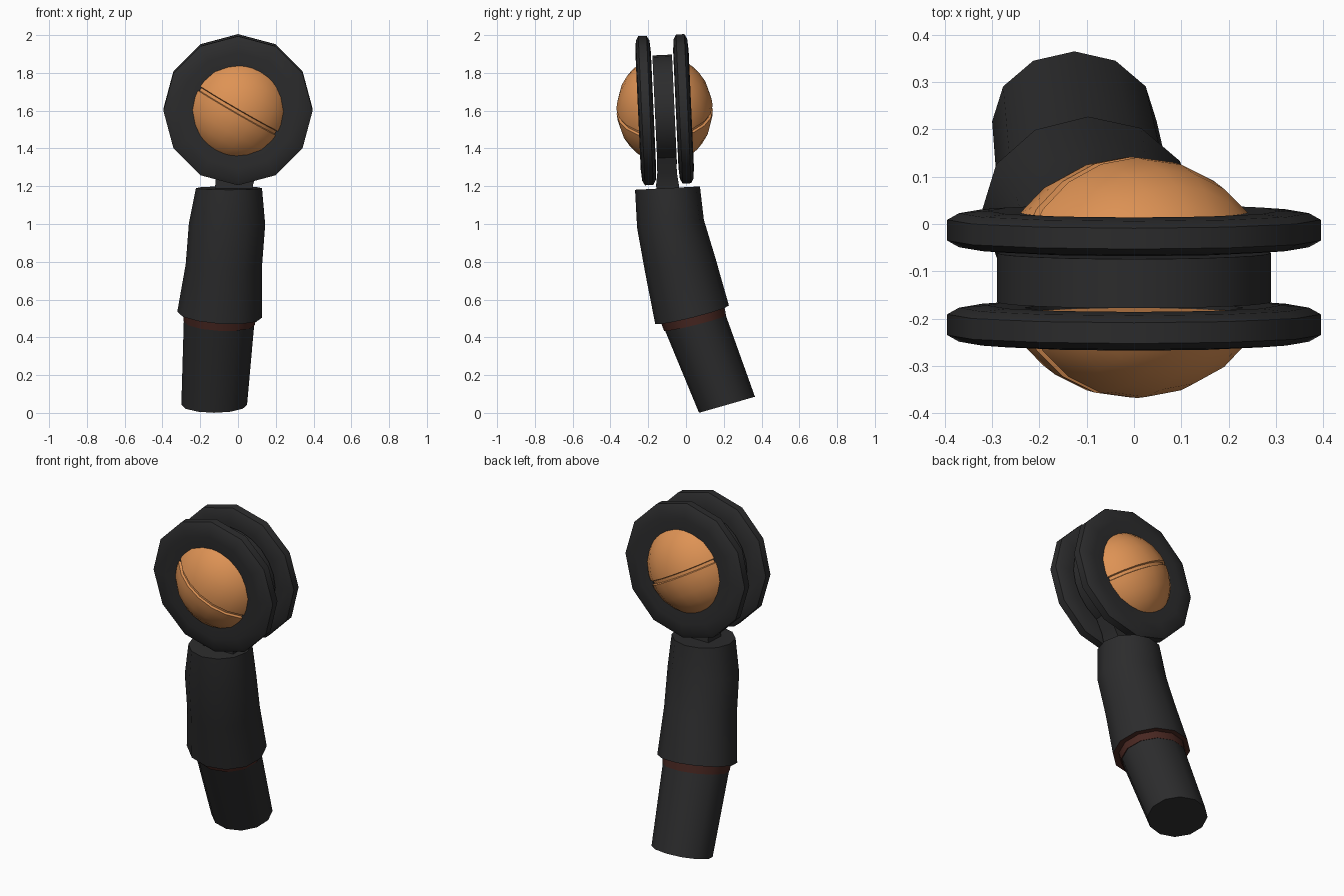
import bpy, bmesh, math
from mathutils import Matrix, Vector

if "Cube" in bpy.data.objects:
    bpy.data.objects.remove(bpy.data.objects["Cube"])

def material(name, rgb):
    m = bpy.data.materials.new(name)
    m.diffuse_color = (*rgb, 1)
    m.use_nodes = True
    m.node_tree.nodes["Principled BSDF"].inputs["Base Color"].default_value = m.diffuse_color
    return m

BLACK = material("dark rubber", (0.025, 0.025, 0.026))
ORANGE = material("orange cap", (0.73, 0.29, 0.09))
BROWN = material("dark red brown", (0.065, 0.02, 0.015))

def finish(name, bm, mats, angle=40):
    bmesh.ops.recalc_face_normals(bm, faces=bm.faces)
    me = bpy.data.meshes.new(name)
    bm.to_mesh(me)
    bm.free()
    for m in mats:
        me.materials.append(m)
    ob = bpy.data.objects.new(name, me)
    bpy.context.collection.objects.link(ob)
    bpy.ops.object.select_all(action='DESELECT')
    ob.select_set(True)
    bpy.context.view_layer.objects.active = ob
    bpy.ops.object.shade_smooth_by_angle(angle=math.radians(angle))
    return ob

def loft(bm, rings, closed=False):
    """Skin a list of point rings; cap the ends unless it closes on itself."""
    rows = [[bm.verts.new(p) for p in ring] for ring in rings]
    n = len(rows[0])
    pairs = list(zip(rows, rows[1:])) + ([(rows[-1], rows[0])] if closed else [])
    for a, b in pairs:
        for i in range(n):
            j = (i + 1) % n
            bm.faces.new((a[i], a[j], b[j], b[i]))
    if not closed:
        bm.faces.new(rows[0])
        return bm.faces.new(rows[-1])

def circle(r, h, n):
    return [Vector((r * math.cos(2 * math.pi * i / n), r * math.sin(2 * math.pi * i / n), h))
            for i in range(n)]

def section(cx, cy, cz, rx, ry, tilt, roll, n=12):
    """Tilted elliptical cross-section of the arm (degrees)."""
    m = (Matrix.Translation((cx, cy, cz)) @ Matrix.Rotation(math.radians(tilt), 4, 'X')
         @ Matrix.Rotation(math.radians(roll), 4, 'Y') @ Matrix.Diagonal((rx, ry, 1, 1)))
    return [m @ p for p in circle(1, 0, n)]

# Joint frame: slightly leaning, wheel axis along y
JOINT = Matrix.Translation((0, -0.113, 1.605)) @ Matrix.Rotation(math.radians(2.6), 4, 'X')
AXLE = JOINT @ Matrix.Rotation(math.radians(90), 4, 'X')

# Two outer wheel rings and two grooved domes
half = [(0.23, 0.036), (0.31, 0.041), (0.37, 0.036), (0.395, 0.022)]
profile = half + [(r, -h) for r, h in reversed(half)]
for side, label in ((-1, "front"), (1, "back")):
    bm = bmesh.new()
    loft(bm, [circle(r, h - side * 0.1, 12) for r, h in profile], closed=True)
    bm.transform(AXLE)
    finish(label + "_ring", bm, [BLACK], 50)

    bm = bmesh.new()
    lats = [10, 24, 38, 52, 66, 80]
    prof = [(math.cos(math.radians(a)), math.sin(math.radians(a))) for a in reversed(lats)]
    prof += [(0.999, 0.045), (0.95, 0.03)]
    prof += [(r, -h) for r, h in reversed(prof)]
    loft(bm, [circle(r, h, 20) for r, h in prof])
    bm.transform(Matrix.Diagonal((0.285, 0.255, 0.285, 1))
                 @ Matrix.Rotation(math.radians(30), 4, 'Y'))
    bmesh.ops.bisect_plane(bm, geom=bm.verts[:] + bm.edges[:] + bm.faces[:],
                           plane_co=(0, side * 0.075, 0), plane_no=(0, side, 0),
                           clear_inner=True)
    bmesh.ops.holes_fill(bm, edges=[e for e in bm.edges if e.is_boundary])
    bm.transform(JOINT)
    finish(label + "_dome", bm, [ORANGE], 35)

# Central hub disc
bm = bmesh.new()
loft(bm, [circle(0.29, h, 24) for h in (-0.052, 0.052)])
bm.transform(AXLE)
finish("hub", bm, [BLACK])

# Neck joining hub and sleeve
bm = bmesh.new()
loft(bm, [[Vector((cx + sx * w, cy + sy * d, z)) for sx, sy in ((-1, -1), (1, -1), (1, 1), (-1, 1))]
          for cx, cy, z, w, d in ((0, -0.105, 1.42, 0.17, 0.05), (-0.01, -0.1, 1.27, 0.11, 0.052),
                                  (-0.02, -0.098, 1.21, 0.1, 0.06), (-0.03, -0.095, 1.12, 0.1, 0.06))])
finish("neck", bm, [BLACK])

# Upper sleeve, with a brown underside
bm = bmesh.new()
under = loft(bm, [section(-0.048, -0.098, 1.19, 0.175, 0.172, 3, 0),
                  section(-0.058, -0.082, 1.00, 0.202, 0.178, 7, 1),
                  section(-0.075, -0.030, 0.78, 0.202, 0.190, 12, 2),
                  section(-0.097, 0.032, 0.52, 0.225, 0.201, 14, 4)])
under.material_index = 1
finish("upper_sleeve", bm, [BLACK, BROWN])

# Brown band under the sleeve
bm = bmesh.new()
loft(bm, [section(-0.098, 0.033, 0.53, 0.195, 0.174, 14, 4),
          section(-0.099, 0.048, 0.475, 0.189, 0.169, 14, 3)])
finish("band", bm, [BROWN])

# Lower arm tube
bm = bmesh.new()
loft(bm, [section(-0.098, 0.033, 0.52, 0.188, 0.167, 14, 3),
          section(-0.126, 0.217, 0.043, 0.174, 0.154, 16, 0)])
finish("lower_arm", bm, [BLACK])
